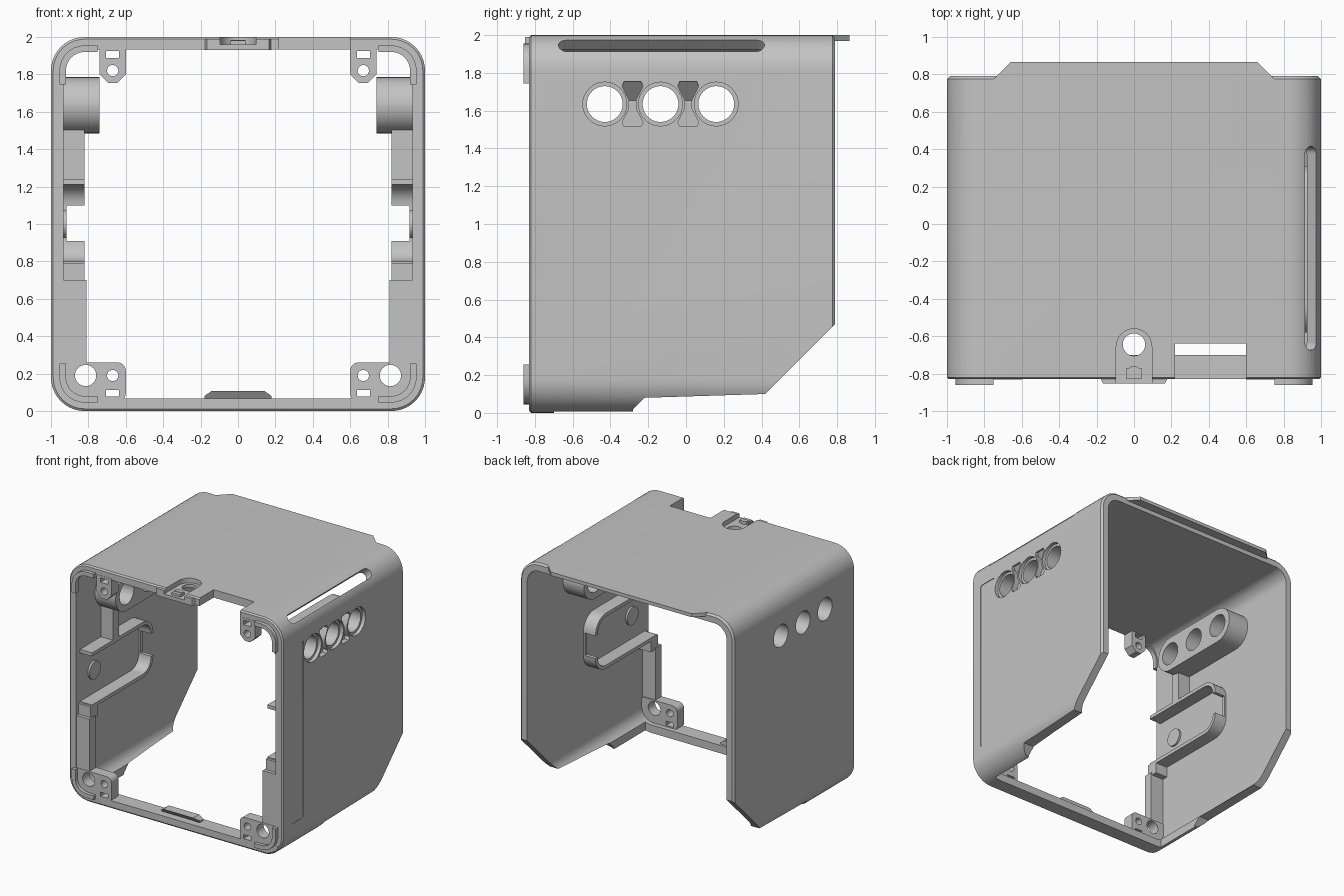
import bpy, bmesh
from math import sin, cos, pi, radians
from mathutils import Matrix

if "Cube" in bpy.data.objects:
    bpy.data.objects.remove(bpy.data.objects["Cube"])

grey = bpy.data.materials.new("plain_grey")
grey.use_nodes = True
grey.diffuse_color = (0.55, 0.55, 0.55, 1)
grey.node_tree.nodes["Principled BSDF"].inputs["Base Color"].default_value = (0.55, 0.55, 0.55, 1)
parts = []


def finish(name, bm, part=True):
    bmesh.ops.recalc_face_normals(bm, faces=bm.faces)
    me = bpy.data.meshes.new(name)
    bm.to_mesh(me)
    bm.free()
    me.materials.append(grey)
    ob = bpy.data.objects.new(name, me)
    bpy.context.collection.objects.link(ob)
    if part:
        parts.append(ob)
    else:
        ob.hide_render = True
    return ob


def place(axis, u, v, w):
    return {"x": (w, u, v), "y": (u, w, v), "z": (u, v, w)}[axis]


def prism(name, pts, axis, lo, hi, part=True):
    """Extrude a flat outline along an axis."""
    bm = bmesh.new()
    a = [bm.verts.new(place(axis, u, v, lo)) for u, v in pts]
    b = [bm.verts.new(place(axis, u, v, hi)) for u, v in pts]
    bm.faces.new(a)
    bm.faces.new(b)
    for i in range(len(pts)):
        j = (i + 1) % len(pts)
        bm.faces.new((a[i], a[j], b[j], b[i]))
    return finish(name, bm, part)


def arc(cu, cv, r, a0, a1, n=8):
    angles = [radians(a0 + (a1 - a0) * i / n) for i in range(n + 1)]
    return [(cu + r * cos(a), cv + r * sin(a)) for a in angles]


def rounded(cu, cv, hu, hv, r, n=8):
    """Rounded rectangle outline; slots and circles use a full radius."""
    r = min(r, hu - 1e-4, hv - 1e-4)
    pts = []
    for k, (su, sv) in enumerate([(1, 1), (-1, 1), (-1, -1), (1, -1)]):
        pts += arc(cu + su * (hu - r), cv + sv * (hv - r), r, 90 * k, 90 * k + 90, n)
    return pts


def circle(u, v, r):
    return arc(u, v, r, 0, 348.75, 31)


def box(name, x0, x1, y0, y1, z0, z1, part=True):
    return prism(name, [(x0, y0), (x1, y0), (x1, y1), (x0, y1)], "z", z0, z1, part)


def mirrored(ob, name, part=True):
    bm = bmesh.new()
    bm.from_mesh(ob.data)
    bm.transform(Matrix.Scale(-1, 4, (1, 0, 0)))
    return finish(name, bm, part)


def cut(target, cutters):
    bpy.context.view_layer.objects.active = target
    for c in cutters:
        m = target.modifiers.new("cut", "BOOLEAN")
        m.operation = "DIFFERENCE"
        m.solver = "EXACT"
        m.object = c
        bpy.ops.object.modifier_apply(modifier=m.name)


def pair(c):
    return [c, mirrored(c, "cutter_mirror", False)]


# Shell: rounded square tube with softened outer rims
bm = bmesh.new()
rings = []
for y, d in [(-.83, .012), (-.82, 0), (.775, 0), (.79, .015), (.79, .067), (-.83, .067)]:
    outline = rounded(0, 1, 1 - d, 1 - d, .18 - d, 10)
    rings.append([bm.verts.new((x, y, z)) for x, z in outline])
for k, a in enumerate(rings):
    b = rings[(k + 1) % len(rings)]
    for i in range(len(a)):
        j = (i + 1) % len(a)
        bm.faces.new((a[i], a[j], b[j], b[i]))
shell = finish("shell", bm)

# Open floor and sloping lower side edges
cutters = [box("floor_cutter", -.87, .87, -.70, 1, -.2, .3, False)]
cutters.append(prism("lower_edge_cutter", [(-.28, .02), (-.22, .08), (.42, .10), (.9, .58),
                                           (.9, -.2), (-.28, -.2)], "x", -1.2, 1.2, False))
# Roof notches at the front
cutters += pair(box("notch_cutter", .22, .60, -1, -.64, 1.8, 2.2, False))
# Long slots through the upper corners
slot = prism("slot_cutter", rounded(0, -.13, .042, .545, .042), "z", -.15, .15, False)
slot.data.transform(Matrix.Translation((.947, 0, 1.947)) @ Matrix.Rotation(pi / 4, 4, "Y"))
cutters += pair(slot)
# Shallow side panels
cutters += pair(prism("panel_cutter", rounded(-.64, 1, .09, .75, .03), "x", .995, 1.1, False))

# Three round holes with shallow counterbores
hole_ys = (-.43, -.135, .16)
bores = [prism("bore_cutter", circle(y, 1.635, .095), "x", -1.2, 1.2, False) for y in hole_ys]
cutters += bores
for y in hole_ys:
    cutters += pair(prism("counterbore_cutter", circle(y, 1.635, .116), "x", .97, 1.1, False))

# Hourglass recesses between the holes, upper half ramped
recesses = []
for y in (-.283, .012):
    up = prism("ramp_cutter", [(y - .018, 1.655), (y + .018, 1.655), (y + .055, 1.73),
                               (y + .045, 1.755), (y - .045, 1.755), (y - .055, 1.73)],
               "x", .9, 1.1, False)
    for v in up.data.vertices:
        if v.co.x < 1:
            v.co.x += (v.co.z - 1.655) * .85
    low = prism("recess_cutter", [(y - .018, 1.656), (y - .018, 1.61), (y - .055, 1.54),
                                  (y - .045, 1.515), (y + .045, 1.515), (y + .055, 1.54),
                                  (y + .018, 1.61), (y + .018, 1.656)], "x", .955, 1.1, False)
    recesses += [up, low]
for c in recesses:
    cutters += pair(c)

# Front roof tongue: screw hole and arched recess
screw = prism("screw_cutter", circle(0, -.645, .06), "z", 1.8, 2.2, False)
arch = prism("arch_cutter", [(.095, -1)] + arc(0, -.655, .095, 0, 180, 16) + [(-.095, -1)],
             "z", 1.96, 2.2, False)
cutters += [screw, arch]
cut(shell, cutters)
boss = prism("front_boss_lip", [(-.18, -.825), (-.165, -.853), (.165, -.853), (.18, -.825)],
             "z", 1.93, 1.99)
cut(boss, [arch])
box("boss_nub", -.04, .04, -.83, -.77, 1.95, 1.98)
prism("boss_nub_round", arc(0, -.80, .04, 0, 180, 12), "z", 1.95, 1.985)

# Rear roof lip
prism("rear_lip", [(-.76, .765), (.76, .765), (.66, .865), (-.66, .865)], "z", 1.97, 2.0)

# Bottom bar tab with undercut front
tab = prism("bottom_tab", [(-.18, .06), (.18, .06), (.18, .08), (.14, .108), (-.14, .108),
                           (-.18, .08)], "y", -.80, -.72)
for v in tab.data.vertices:
    if v.co.y < -.78 and v.co.z < .09:
        v.co.y = -.765

# Parts on one side, mirrored below
first = len(parts)

# Sleeve block behind the holes
sleeve = prism("hole_sleeve", rounded(-.135, 1.635, .445, .15, .15, 10), "x", .74, .96)
cut(sleeve, bores + recesses)

# Lower and upper front brackets
lower = prism("lower_bracket", rounded(.775, .155, .175, .105, .045), "y", -.832, -.74)
cut(lower, [prism("hole_cutter", circle(.815, .19, .057), "y", -1, 0, False),
            prism("hole_cutter", circle(.67, .19, .03), "y", -1, 0, False),
            box("window_cutter", .635, .705, -1, 0, .078, .113, False)])
upper = prism("upper_bracket", [(.6, 1.945), (.6, 1.80), (.645, 1.755), (.695, 1.755),
                                (.74, 1.80), (.74, 1.945)], "y", -.832, -.74)
cut(upper, [prism("hole_cutter", circle(.67, 1.82, .03), "y", -1, 0, False),
            box("window_cutter", .635, .705, -1, 0, 1.888, 1.925, False)])

# Curved locating lips at the front corners
lip = [(.955, .255)] + arc(.82, .18, .135, 0, -90) + [(.75, .045), (.75, .08)]
lip += arc(.82, .18, .10, -90, 0) + [(.92, .255)]
prism("lower_corner_lip", lip, "y", -.86, -.82)
prism("upper_corner_lip", [(x, 2 - z) for x, z in lip], "y", -.86, -.82)

# Curved guide rails and their end wall
rail = [(-.78, 1.21), (-.78, 1.24)] + arc(-.10, 1.10, .14, 90, 0) + arc(-.10, 1.10, .11, 0, 90)
prism("upper_rail", rail, "x", .82, .945)
prism("lower_rail", [(y, 2.01 - z) for y, z in rail], "x", .82, .945)
box("rail_end_wall", .918, .945, .01, .04, .90, 1.11)

# Stiffening flanges and round button
box("lower_flange", .81, .945, -.829, -.75, .25, .70)
box("rail_foot", .82, .945, -.80, -.70, .68, .79)
box("upper_flange", .82, .945, -.50, -.42, 1.22, 1.52)
prism("round_button", circle(-.60, 1.0, .075), "x", .917, .945)

for ob in parts[first:]:
    base = ob.name
    ob.name = "left_" + base
    mirrored(ob, "right_" + base)

# Remove cutters and shade
for ob in [o for o in bpy.data.objects if "cutter" in o.name]:
    bpy.data.objects.remove(ob)
bpy.ops.object.select_all(action="DESELECT")
for ob in parts:
    ob.select_set(True)
bpy.context.view_layer.objects.active = shell
bpy.ops.object.shade_smooth_by_angle(angle=radians(30))
